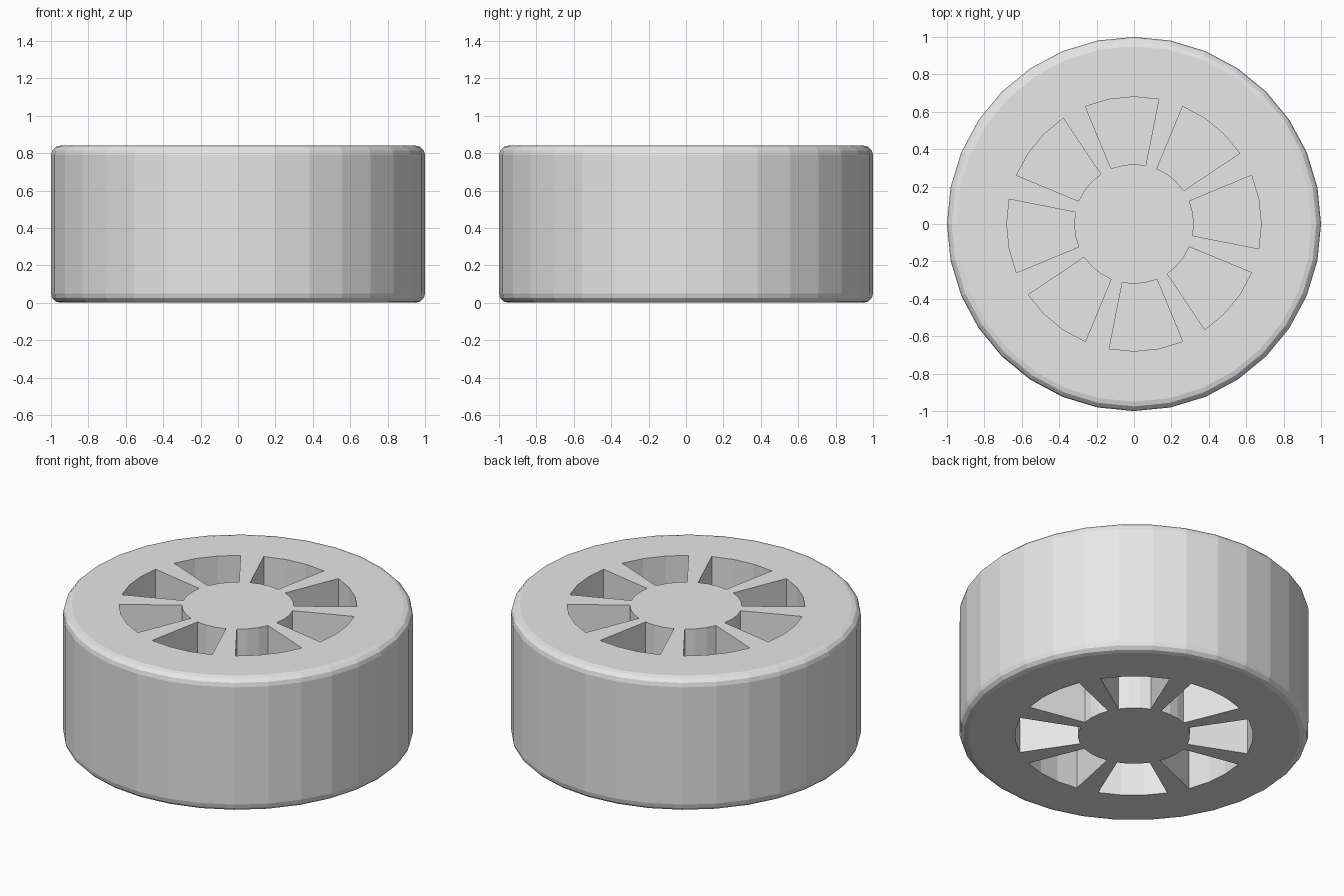
import bpy, bmesh, math

if "Cube" in bpy.data.objects:
    bpy.data.objects.remove(bpy.data.objects["Cube"])

SIDES = 32
HEIGHT = 0.84
BEVEL = 0.05
HUB_R, RIM_R = 0.32, 0.68
POCKET_DEPTH = 0.34

grey = bpy.data.materials.new("light grey")
grey.diffuse_color = (0.8, 0.8, 0.8, 1)
grey.use_nodes = True
grey.node_tree.nodes["Principled BSDF"].inputs["Base Color"].default_value = grey.diffuse_color

# Half profile (radius, z) from the bottom hub edge to the top hub edge
upper = []
for i in range(4):
    a = math.radians(90 - 30 * i)
    upper.append((1 - BEVEL + BEVEL * math.cos(a), HEIGHT - BEVEL + BEVEL * math.sin(a)))
upper = [(HUB_R, HEIGHT), (RIM_R, HEIGHT)] + upper
profile = [(r, HEIGHT - z) for r, z in upper] + upper[::-1]

# Lathe the profile into the wheel body
bm = bmesh.new()
rings = []
for r, z in profile:
    rings.append([bm.verts.new((r * math.cos(math.tau * k / SIDES),
                                r * math.sin(math.tau * k / SIDES), z))
                  for k in range(SIDES)])

pockets = {1: [], -1: []}
last = len(rings) - 2
for j in range(len(rings) - 1):
    for k in range(SIDES):
        n = (k + 1) % SIDES
        f = bm.faces.new((rings[j][k], rings[j][n], rings[j + 1][n], rings[j + 1][k]))
        # every fourth segment stays as a spoke, the other three form a pocket
        if j in (0, last) and k % 4 != 2:
            pockets[1 if j == 0 else -1].append(f)
bm.faces.new(rings[0][::-1])
bm.faces.new(rings[-1])

# Sink the pockets between the spokes, from both sides
for direction, faces in pockets.items():
    res = bmesh.ops.extrude_face_region(bm, geom=faces)
    verts = [g for g in res["geom"] if isinstance(g, bmesh.types.BMVert)]
    bmesh.ops.translate(bm, verts=verts, vec=(0, 0, direction * POCKET_DEPTH))
    old = [f for f in faces if f.is_valid]
    if old:
        bmesh.ops.delete(bm, geom=old, context='FACES')

bmesh.ops.recalc_face_normals(bm, faces=bm.faces)
mesh = bpy.data.meshes.new("wheel")
bm.to_mesh(mesh)
bm.free()
mesh.materials.append(grey)
wheel = bpy.data.objects.new("wheel", mesh)
bpy.context.collection.objects.link(wheel)
